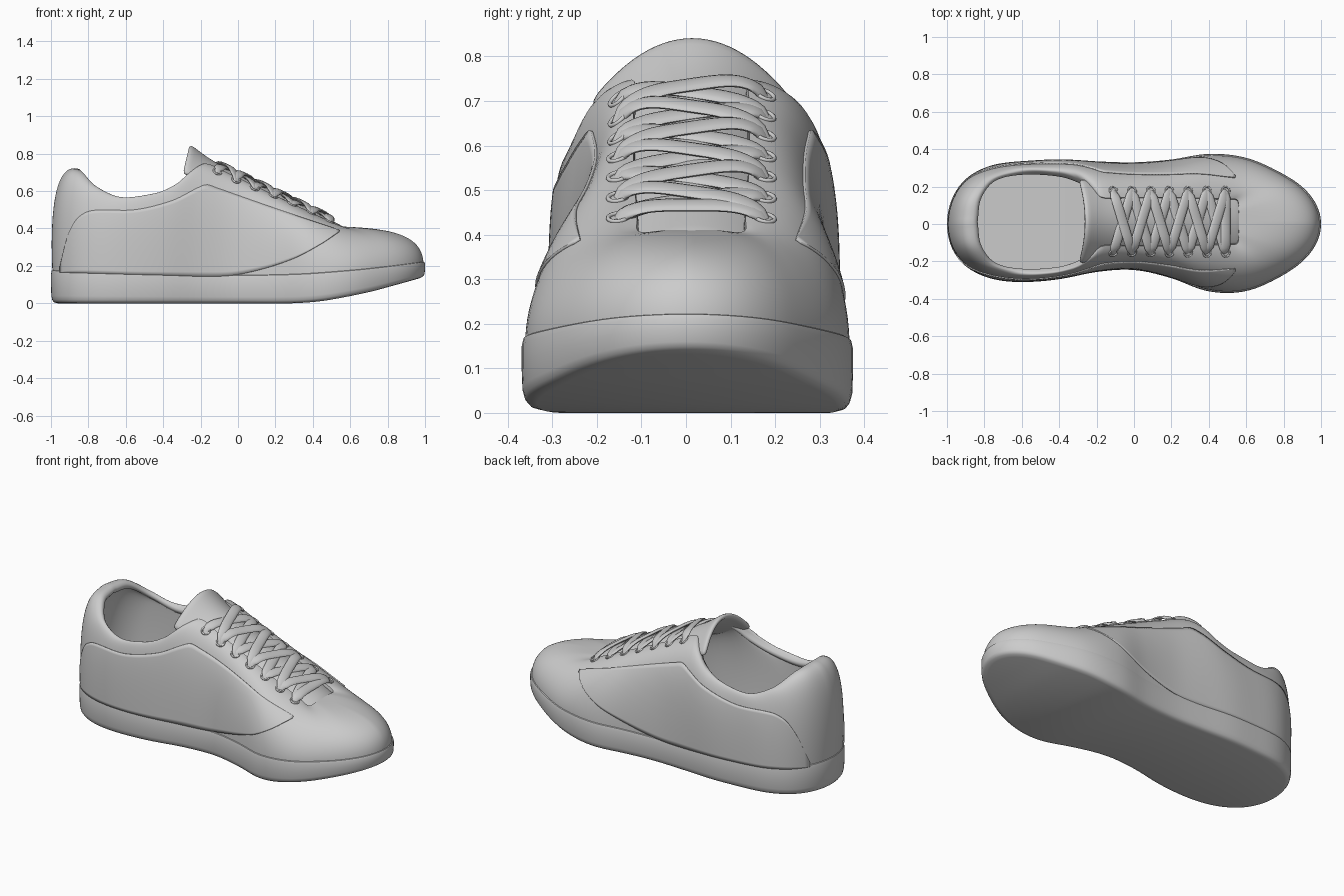
import bpy, math
from mathutils import Vector
from mathutils.bvhtree import BVHTree
import bmesh

if "Cube" in bpy.data.objects:
    bpy.data.objects.remove(bpy.data.objects["Cube"])

N = 160  # points around the shoe


def interp(tab, k):
    """Smooth interpolation of table rows (key, values...)."""
    k = min(max(k, tab[0][0]), tab[-1][0])
    i = 0
    while i < len(tab) - 2 and k > tab[i + 1][0]:
        i += 1

    def slope(j, c):
        a, b = tab[max(j - 1, 0)], tab[min(j + 1, len(tab) - 1)]
        return (b[c] - a[c]) / (b[0] - a[0])
    a, b = tab[i], tab[i + 1]
    h = b[0] - a[0]
    f = (k - a[0]) / h
    return [a[c] * (1 + 2 * f) * (1 - f) ** 2 + slope(i, c) * h * f * (1 - f) ** 2
            + b[c] * f * f * (3 - 2 * f) + slope(i + 1, c) * h * f * f * (f - 1)
            for c in range(1, len(a))]


def make(name, verts, faces, solid=0, subsurf=0, angle=40):
    me = bpy.data.meshes.new(name)
    me.from_pydata([tuple(v) for v in verts], [], faces)
    bm = bmesh.new()
    bm.from_mesh(me)
    bmesh.ops.recalc_face_normals(bm, faces=bm.faces)
    bm.to_mesh(me)
    bm.free()
    ob = bpy.data.objects.new(name, me)
    bpy.context.collection.objects.link(ob)
    bpy.ops.object.select_all(action='DESELECT')
    ob.select_set(True)
    bpy.context.view_layer.objects.active = ob
    bpy.ops.object.shade_smooth_by_angle(angle=math.radians(angle))
    if solid:
        m = ob.modifiers.new("thickness", 'SOLIDIFY')
        m.thickness, m.offset = solid, 0
    if subsurf:
        m = ob.modifiers.new("smooth", 'SUBSURF')
        m.levels = m.render_levels = subsurf
    return ob


def grid_faces(rows, cols, closed=False):
    return [(r * cols + c, r * cols + (c + 1) % cols, (r + 1) * cols + (c + 1) % cols, (r + 1) * cols + c)
            for r in range(rows - 1) for c in range(cols if closed else cols - 1)]


def cap(o):
    """Close a ring by joining the left and right sides."""
    h = N // 2
    return ([(o, o + 1, o + N - 1), (o + h - 1, o + h, o + h + 1)]
            + [(o + i, o + i + 1, o + N - i - 1, o + N - i) for i in range(1, h - 1)])


# Plan outline: x, left width factor, right width factor
WIDTH = [(-1, .60, .58), (-.9, .55, .516), (-.8, .50, .467), (-.6, .42, .388), (-.4, .376, .322),
         (-.2, .342, .262), (0, .33, .246), (.2, .352, .296), (.4, .409, .393), (.6, .442, .448),
         (.8, .443, .453), (.9, .455, .46), (1, .47, .47)]
SOLE_BOTTOM = [(-1, 0), (0, 0), (.28, 0), (.4, .007), (.5, .02), (.7, .06), (.85, .1), (1, .142)]
SOLE_TOP = [(-1, .182), (-.4, .165), (-.1, .155), (.3, .16), (.6, .18), (.8, .20), (1, .225)]
# Opening edge from throat front (0) round to heel (1)
EDGE = [(0, .56, 0, .41), (.12, .56, .06, .41), (.22, .55, .118, .408), (.30, .48, .122, .443),
        (.42, .22, .13, .567), (.52, -.05, .13, .695), (.57, -.17, .13, .748), (.60, -.22, .17, .722),
        (.63, -.28, .215, .655), (.68, -.40, .255, .59), (.76, -.60, .265, .562),
        (.84, -.75, .23, .62), (.92, -.83, .13, .70), (1, -.85, 0, .718)]
# Wall fullness: low handle, high handle, lift of the collar roll
FULL = [(0, .78, .62, -.01), (.15, .66, .58, -.01), (.3, .52, .5, -.012), (.45, .62, .68, -.01),
        (.57, .7, .84, -.02), (.64, .7, .84, .0), (.72, .7, .8, .035), (1, .7, .8, .037)]


def outline(u):
    x = math.cos(math.pi * u)
    w = interp(WIDTH, x)
    return Vector((x, math.sin(math.pi * u) * (w[0] if u % 2 <= 1 else w[1]), 0))


def normal(u):
    t = outline(u + .004) - outline(u - .004)
    return Vector((t.y, -t.x, 0)).normalized()


def wall(u, t, d=0.0):
    """Point on the upper: t=0 at the sole, t=1 at the opening; d insets for the lining."""
    s, sign = (u, 1) if u <= 1 else (2 - u, -1)
    n = normal(u)
    b = outline(u) - n * (.008 + d)
    b.z = interp(SOLE_TOP, b.x)[0] + (.02 if d else -.02)
    e = interp(EDGE, s)
    top = Vector((e[0], e[1] * sign + .012, e[2] - d))
    f = min(max((s - .5) / .13, 0), 1)
    f = f * f * (3 - 2 * f)
    low, high, lift = interp(FULL, s)
    out = Vector((b.x - top.x, b.y - top.y, 0))
    c1 = b + Vector((0, 0, low * (top.z - b.z))) + out * .13 * f
    c2 = top + out * (high - (.35 * f if d else 0)) + Vector((0, 0, lift))
    q = 1 - t
    return b * q ** 3 + c1 * 3 * q * q * t + c2 * 3 * q * t * t + top * t ** 3


U = [2 * i / N for i in range(N)]

# Sole
verts = []
prof = [(.035, 0), (.016, .03), (.007, .1), (.002, .22), (0, .55), (0, .85), (.004, .96), (.014, 1), (.04, 1)]
for inset, f in prof:
    for u in U:
        p = outline(u) - normal(u) * inset
        zb, zt = interp(SOLE_BOTTOM, p.x)[0], interp(SOLE_TOP, p.x)[0]
        verts.append((p.x, p.y, zb + (zt - zb) * f))
make("sole", verts, grid_faces(len(prof), N, True) + cap(0) + cap((len(prof) - 1) * N))

# Upper with rolled collar, lining and insole
R, L = 26, 14
outer = [wall(u, r / (R - 1)) for r in range(R) for u in U]
bvh = BVHTree.FromPolygons(outer, grid_faces(R, N, True))
verts = list(outer)
for k in (.25, .5, .75):
    for u in U:
        a, b = wall(u, 1), wall(u, 1, .045)
        s = u if u <= 1 else 2 - u
        roll = .014 if s > .6 else .004
        verts.append(a.lerp(b, k) - normal(u) * roll * math.sin(math.pi * k))
verts += [wall(u, 1 - r / (L - 1), .045) for r in range(L) for u in U]
rows = R + 3 + L
make("upper", verts, grid_faces(rows, N, True) + cap((rows - 1) * N), angle=60)

# Side panels, laid on the upper
HIGH = [(-.95, .19), (-.92, .32), (-.89, .40), (-.85, .46), (-.78, .495), (-.55, .5), (-.35, .55), (-.22, .615),
        (-.17, .633), (-.12, .618), (.2, .505), (.54, .388)]
LOW = [(-.95, .165), (-.4, .15), (-.08, .145), (.1, .175), (.3, .24), (.45, .32), (.54, .38)]
for sgn, name in ((-1, "side_panel_right"), (1, "side_panel_left")):
    C, Rr = 90, 20
    verts = []
    for j in range(C):
        x = -.95 + 1.49 * j / (C - 1)
        lo, hi = interp(LOW, x)[0], interp(HIGH, x)[0]
        for r in range(Rr):
            z = lo + (hi - lo) * r / (Rr - 1)
            loc = None
            while loc is None and z > 0:
                loc, nor, _, _ = bvh.ray_cast(Vector((x, sgn, z)), Vector((0, -sgn, 0)))
                z += .01 if z < .16 else -.01
            if nor.y * sgn < 0:
                nor = -nor
            verts.append(loc + nor * .002)
    make(name, verts, grid_faces(C, Rr), solid=.008)

# Tongue: key, x, z, half width, side drop
TONGUE = [(0, .58, .385, .12, .03), (.3, .3, .535, .14, .05), (.6, 0, .675, .165, .08),
          (.8, -.15, .757, .195, .11), (1, -.262, .838, .225, .145)]
verts = []
for r in range(21):
    x, z, w, drop = interp(TONGUE, r / 20)
    for c in range(15):
        v = c / 7 - 1
        verts.append((x - .035 * v * v * (r / 20) ** 4, .014 + w * v, z - drop * v * v))
make("tongue", verts, grid_faces(21, 15), solid=.028, subsurf=1)


# Eyelets and laces
def surface(x, y):
    loc, nor, _, _ = bvh.ray_cast(Vector((x, y, 2)), Vector((0, 0, -1)))
    return loc, (nor if nor.z > 0 else -nor)


EYES = [-.11 + .1 * i for i in range(7)]
EY = .165
UP = Vector((.43, 0, .9)).normalized()
for i, x in enumerate(EYES):
    for sgn, side in ((-1, "right"), (1, "left")):
        loc, nor = surface(x, .012 + sgn * EY)
        bpy.ops.mesh.primitive_torus_add(major_radius=.022, minor_radius=.005, major_segments=20,
                                         minor_segments=8, location=loc + nor * .001,
                                         rotation=nor.to_track_quat('Z', 'Y').to_euler())
        bpy.context.object.name = f"eyelet_{side}_{i + 1}"
        bpy.ops.object.shade_smooth()


def lace(name, x0, x1, lift):
    """Flat oval band from the right eyelet at x0 to the left eyelet at x1."""
    a, b = surface(x0, .012 - EY)[0], surface(x1, .012 + EY)[0]
    pts = []
    for k in range(25):
        f = k / 12 - 1
        p = a.lerp(b, k / 24)
        mid = .405 + .48 * (.56 - p.x) + lift
        p.z += (mid - p.z) * (1 - f ** 4) - (.012 if abs(f) == 1 else 0)
        pts.append(p)
    verts = []
    for k, p in enumerate(pts):
        t = (pts[min(k + 1, 24)] - pts[max(k - 1, 0)]).normalized()
        w = t.cross(UP).normalized()
        n = w.cross(t)
        s = .6 if k in (0, 24) else .8 if k in (1, 23) else 1
        for c in range(12):
            g = 2 * math.pi * c / 12
            verts.append(p + w * .028 * s * math.cos(g) + n * .009 * math.sin(g))
    make(name, verts, grid_faces(25, 12, True) + [tuple(range(12)), tuple(range(288, 300))], angle=70)


for i in range(6):
    hi, lo = (.034, .018) if i % 2 else (.018, .034)
    lace(f"lace_a_{i + 1}", EYES[i], EYES[i + 1], hi)
    lace(f"lace_b_{i + 1}", EYES[i + 1], EYES[i], lo)
lace("lace_front_bar", EYES[6], EYES[6], .028)
